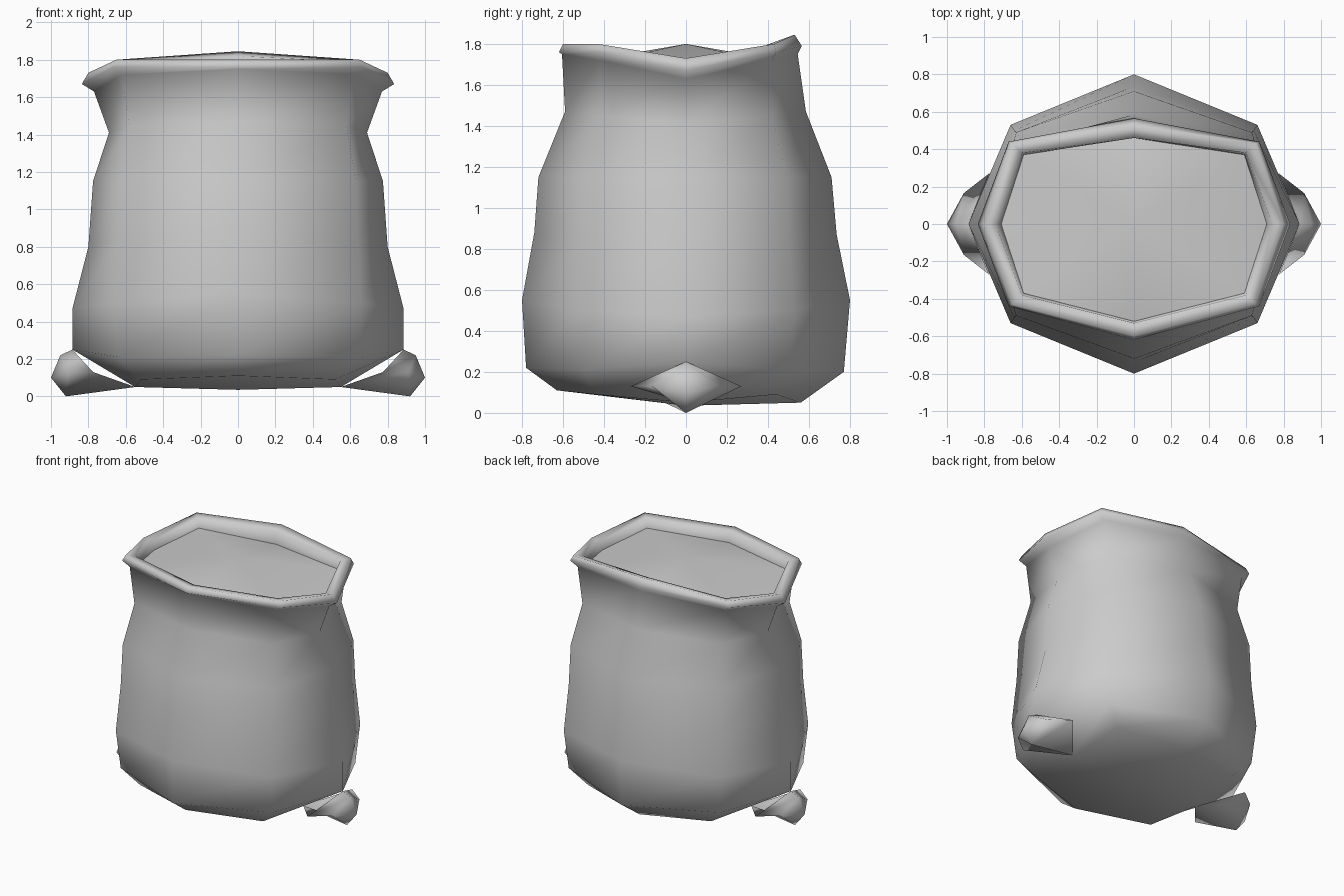
import bpy, bmesh

if "Cube" in bpy.data.objects:
    bpy.data.objects.remove(bpy.data.objects["Cube"])

# Each ring: side x,z | diagonal x,y,z | front y,z | back y,z
BODY = [
    (.55, .05, .52, .44, .09, -.63, .11, .56, .05),
    (.885, .25, .64, .50, .21, -.78, .22, .77, .20),
    (.885, .47, .66, .53, .50, -.80, .55, .80, .55),
    (.80, .80, .64, .50, .84, -.74, .88, .735, .87),
    (.775, 1.15, .63, .49, 1.15, -.72, 1.15, .71, 1.15),
    (.69, 1.41, .58, .42, 1.45, -.59, 1.47, .585, 1.47),
    (.77, 1.63, .62, .42, 1.72, -.605, 1.75, .545, 1.75),
]
RIM = [
    BODY[-1],
    (.835, 1.67, .67, .44, 1.76, -.62, 1.76, .565, 1.79),
    (.80, 1.73, .65, .43, 1.80, -.60, 1.80, .53, 1.845),
    (.74, 1.72, .60, .38, 1.79, -.53, 1.79, .46, 1.82),
    (.71, 1.66, .59, .37, 1.72, -.52, 1.71, .46, 1.72),
]


def octagon(r):
    sx, sz, dx, dy, dz, fy, fz, by, bz = r
    return [(sx, 0, sz), (dx, dy, dz), (0, by, bz), (-dx, dy, dz),
            (-sx, 0, sz), (-dx, -dy, dz), (0, fy, fz), (dx, -dy, dz)]


def loft(name, rings, start=None, end=None):
    """Skin a stack of closed rings, with optional pole points."""
    bm = bmesh.new()
    loops = [[bm.verts.new(p) for p in ring] for ring in rings]
    n = len(loops[0])
    for a, b in zip(loops, loops[1:]):
        for i in range(n):
            j = (i + 1) % n
            bm.faces.new((a[i], a[j], b[j], b[i]))
    if start:
        p = bm.verts.new(start)
        for i in range(n):
            bm.faces.new((p, loops[0][(i + 1) % n], loops[0][i]))
    if end:
        p = bm.verts.new(end)
        for i in range(n):
            bm.faces.new((loops[-1][i], loops[-1][(i + 1) % n], p))
    for f in bm.faces:
        f.smooth = True
    mesh = bpy.data.meshes.new(name)
    bm.to_mesh(mesh)
    bm.free()
    obj = bpy.data.objects.new(name, mesh)
    bpy.context.collection.objects.link(obj)
    return obj


# Sack cloth with its rolled rim
loft("sack_body", [octagon(r) for r in BODY + RIM[1:]], start=(0, 0, .035))

# Low mound filling the mouth
loft("sack_filling", [octagon(RIM[-1])], end=(0, 0, 1.80))

# Pinched bottom corners
for name, s in (("corner_right", 1), ("corner_left", -1)):
    base = [(.885, 0, .25), (.775, -.27, .13), (.55, 0, .05), (.775, .27, .13)]
    knob = [(.95, 0, .22), (.91, -.165, .13), (.92, 0, 0), (.91, .165, .13)]
    rings = [[(s * x, s * y, z) for x, y, z in ring] for ring in (base, knob)]
    for ring in rings:
        ring.reverse()
    loft(name, rings, end=(s, 0, .10))
